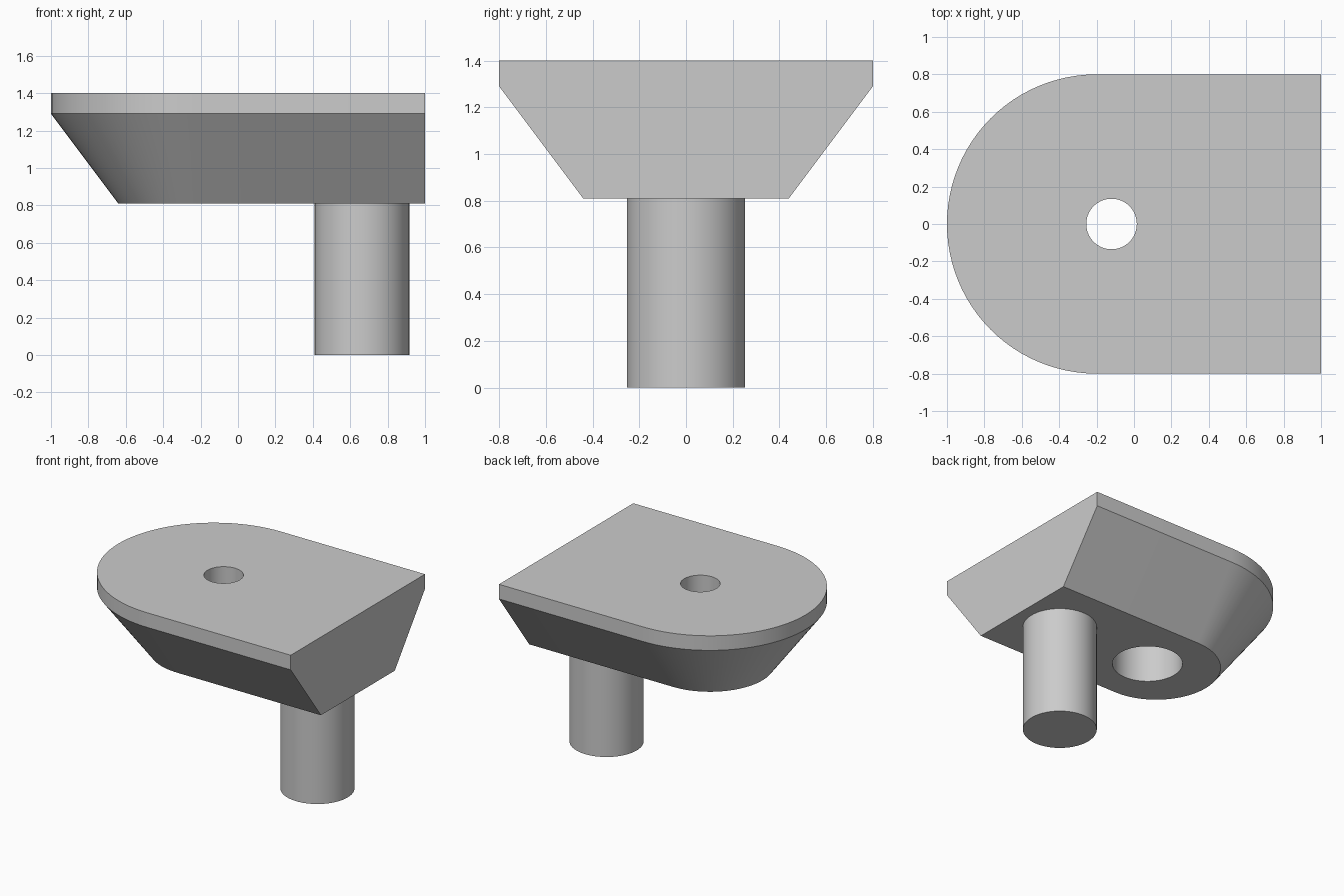
import bpy
import bmesh
from math import pi, sin, cos, radians

default = bpy.data.objects.get("Cube")
if default:
    bpy.data.objects.remove(default, do_unlink=True)

grey = bpy.data.materials.new("plain grey")
grey.use_nodes = True
grey.diffuse_color = (0.6, 0.6, 0.6, 1)
grey.node_tree.nodes["Principled BSDF"].inputs["Base Color"].default_value = grey.diffuse_color


def d_outline(radius, z, steps=48):
    """Half-round outline with a straight end on the left."""
    arc = [pi / 2 + pi * i / steps for i in range(steps + 1)]
    rim = [(-0.2 + radius * cos(a), radius * sin(a), z) for a in arc]
    return [(1, radius, z)] + rim + [(1, -radius, z)]


def circle(x, radius, z, steps=64):
    angles = [2 * pi * i / steps for i in range(steps)]
    return [(x + radius * cos(a), radius * sin(a), z) for a in angles]


def loft(name, rings):
    """Closed solid through matching rings, bottom to top."""
    bm = bmesh.new()
    loops = [[bm.verts.new(p) for p in ring] for ring in rings]
    for low, high in zip(loops, loops[1:]):
        for i in range(len(low)):
            j = (i + 1) % len(low)
            bm.faces.new((low[i], low[j], high[j], high[i]))
    bm.faces.new(loops[0][::-1])
    bm.faces.new(loops[-1])
    bmesh.ops.recalc_face_normals(bm, faces=bm.faces)
    mesh = bpy.data.meshes.new(name)
    bm.to_mesh(mesh)
    bm.free()
    mesh.materials.append(grey)
    obj = bpy.data.objects.new(name, mesh)
    bpy.context.collection.objects.link(obj)
    return obj


def activate(obj):
    bpy.ops.object.select_all(action="DESELECT")
    obj.select_set(True)
    bpy.context.view_layer.objects.active = obj


# Tapered body with a vertical rim
body = loft("tapered_body", [d_outline(0.44, 0.81), d_outline(0.8, 1.29), d_outline(0.8, 1.4)])

# Stepped screw hole: wide from below, narrow at the top
hole_x = -0.12
cutter = loft("hole_cutter", [circle(hole_x, 0.24, 0.7), circle(hole_x, 0.24, 1.18),
                              circle(hole_x, 0.135, 1.18), circle(hole_x, 0.135, 1.5)])
cutter.hide_render = True
cut = body.modifiers.new("screw_hole", "BOOLEAN")
cut.operation = "DIFFERENCE"
cut.solver = "EXACT"
cut.object = cutter
activate(body)
bpy.ops.object.modifier_apply(modifier=cut.name)
bpy.data.objects.remove(cutter, do_unlink=True)

# Round post under the straight end
post = loft("post", [circle(0.663, 0.253, 0), circle(0.663, 0.253, 0.81)])

for part in (body, post):
    activate(part)
    bpy.ops.object.shade_smooth_by_angle(angle=radians(30))
